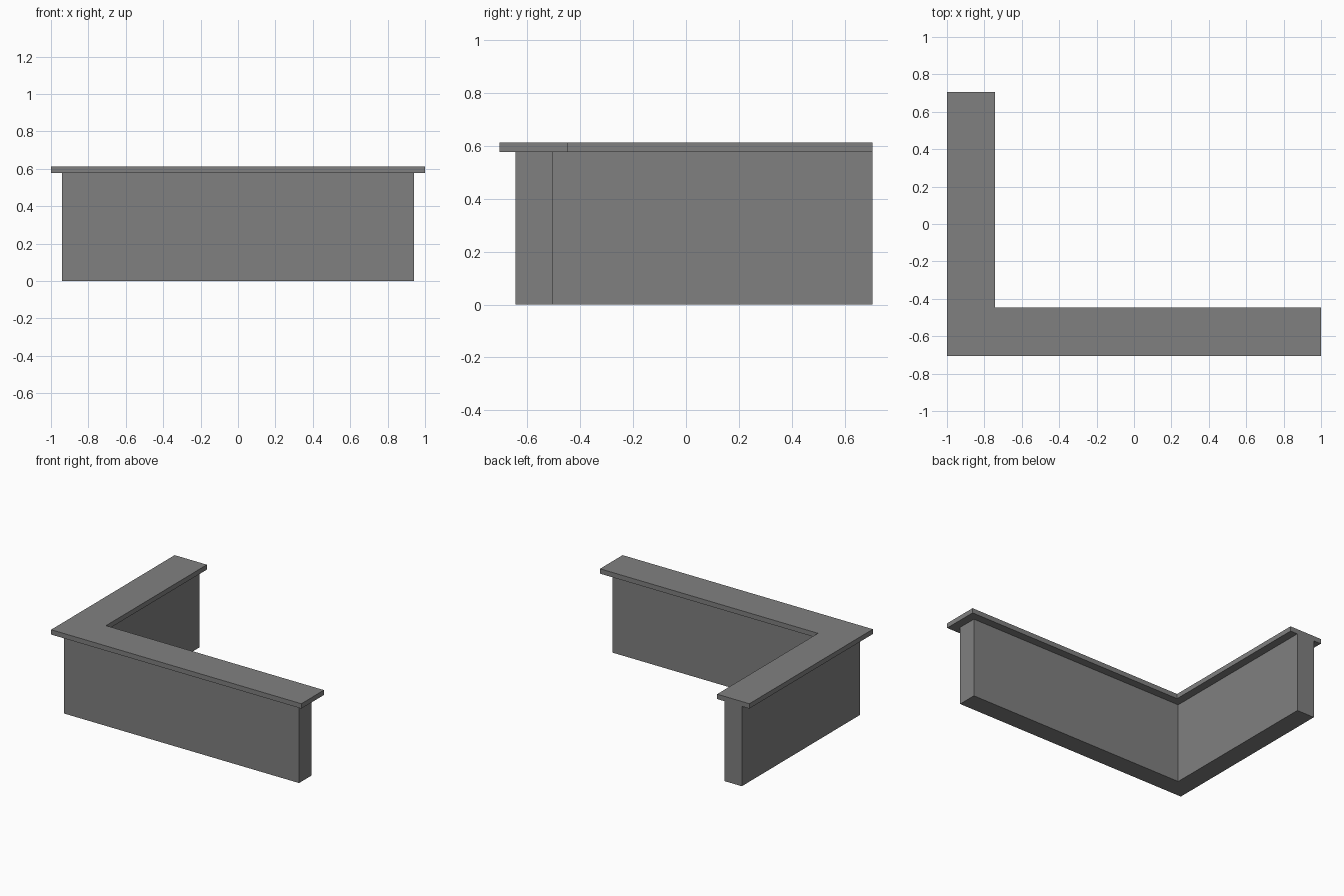
import bpy
import bmesh

cube = bpy.data.objects.get("Cube")
if cube:
    bpy.data.objects.remove(cube, do_unlink=True)

# Single mid grey for the whole counter
GREY = (0.216, 0.216, 0.216, 1.0)
grey = bpy.data.materials.new("mid_grey")
grey.use_nodes = True
grey.diffuse_color = GREY
grey.node_tree.nodes["Principled BSDF"].inputs["Base Color"].default_value = GREY


def l_shape(name, left, right, front, back, width, bottom, top):
    """Extrude an L-shaped outline with its corner at (left, front)."""
    outline = [(left, front), (right, front), (right, front + width),
               (left + width, front + width), (left + width, back), (left, back)]
    bm = bmesh.new()
    base = bm.faces.new([bm.verts.new((x, y, bottom)) for x, y in outline])
    extruded = bmesh.ops.extrude_face_region(bm, geom=[base], use_keep_orig=True)
    raised = [v for v in extruded["geom"] if isinstance(v, bmesh.types.BMVert)]
    bmesh.ops.translate(bm, verts=raised, vec=(0, 0, top - bottom))
    bmesh.ops.recalc_face_normals(bm, faces=bm.faces)
    mesh = bpy.data.meshes.new(name)
    bm.to_mesh(mesh)
    bm.free()
    mesh.materials.append(grey)
    obj = bpy.data.objects.new(name, mesh)
    bpy.context.collection.objects.link(obj)
    return obj


# Upright wall, set in from the top except at the flush back end
l_shape("counter_wall", -0.94, 0.94, -0.645, 0.705, 0.14, 0.0, 0.577)

# Overhanging flat top
l_shape("counter_top", -1.0, 1.0, -0.705, 0.705, 0.258, 0.577, 0.612)
